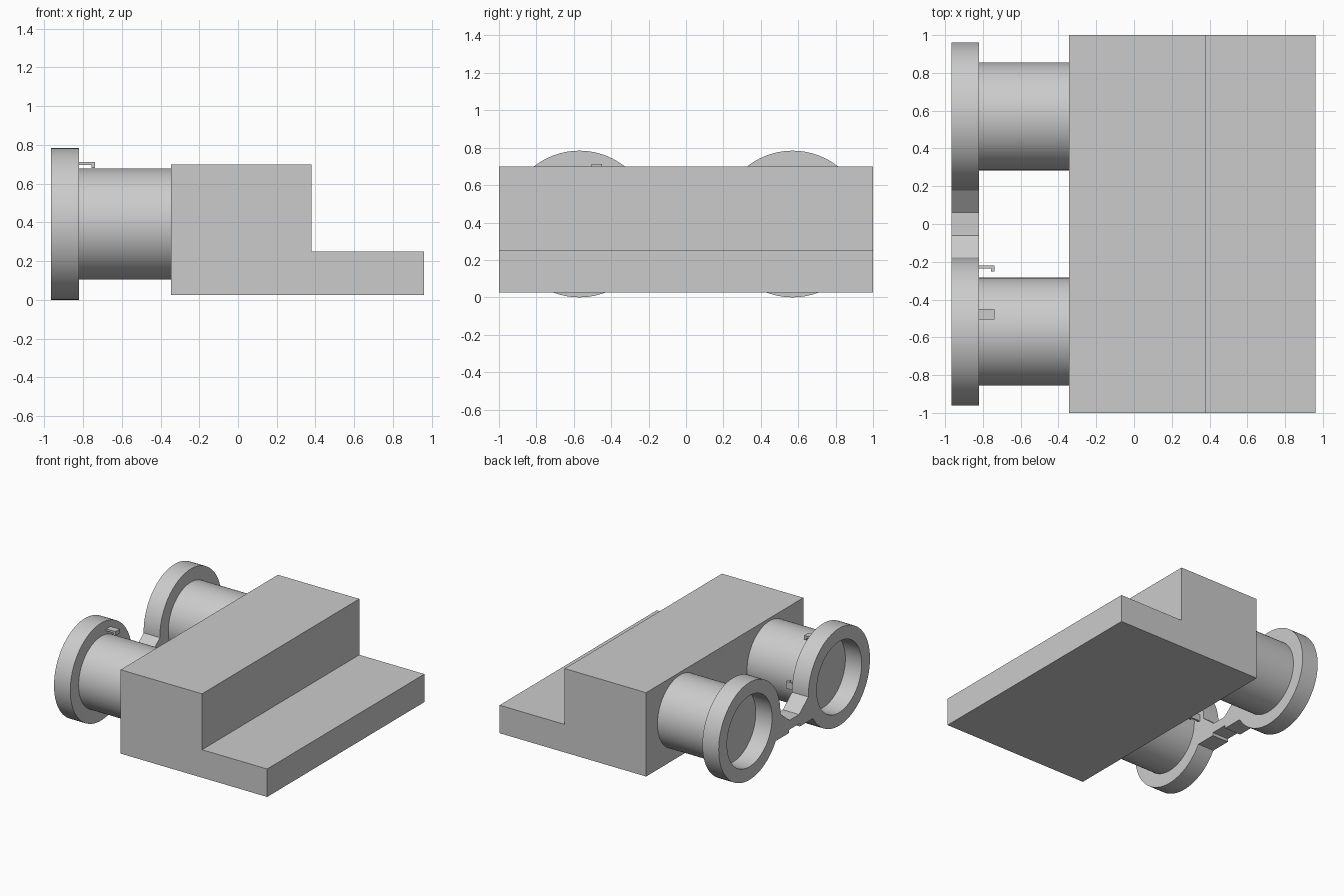
import bpy, bmesh, math

if "Cube" in bpy.data.objects:
    bpy.data.objects.remove(bpy.data.objects["Cube"])

grey = bpy.data.materials.new("light grey")
grey.diffuse_color = (0.6, 0.6, 0.6, 1)
grey.use_nodes = True
grey.node_tree.nodes["Principled BSDF"].inputs["Base Color"].default_value = grey.diffuse_color

AXIS_Y, AXIS_Z = 0.57, 0.392      # tube axes
X_FRONT, X_RING = -0.965, -0.82   # ring thickness


def finish(name, bm, smooth=False):
    bmesh.ops.recalc_face_normals(bm, faces=bm.faces)
    mesh = bpy.data.meshes.new(name)
    bm.to_mesh(mesh)
    bm.free()
    mesh.materials.append(grey)
    ob = bpy.data.objects.new(name, mesh)
    bpy.context.collection.objects.link(ob)
    if smooth:
        bpy.ops.object.select_all(action='DESELECT')
        ob.select_set(True)
        bpy.context.view_layer.objects.active = ob
        bpy.ops.object.shade_smooth_by_angle(angle=math.radians(30))
    return ob


def prism(name, points, offset):
    """Extrude a closed 3D outline along an offset vector."""
    bm = bmesh.new()
    face = bm.faces.new([bm.verts.new(p) for p in points])
    new = bmesh.ops.extrude_face_region(bm, geom=[face])["geom"]
    verts = [g for g in new if isinstance(g, bmesh.types.BMVert)]
    bmesh.ops.translate(bm, verts=verts, vec=offset)
    return finish(name, bm)


def lathe(name, profile, cy, closed, steps=96):
    """Spin (x, radius) points around a tube axis."""
    bm = bmesh.new()
    rings = []
    for i in range(steps):
        a = 2 * math.pi * i / steps
        rings.append([bm.verts.new((x, cy + r * math.cos(a), AXIS_Z + r * math.sin(a)))
                      for x, r in profile])
    n = len(profile)
    for i in range(steps):
        a, b = rings[i], rings[(i + 1) % steps]
        for j in range(n if closed else n - 1):
            k = (j + 1) % n
            bm.faces.new((a[j], a[k], b[k], b[j]))
    if not closed:
        bm.faces.new([r[0] for r in rings])
        bm.faces.new([r[-1] for r in rings])
    return finish(name, bm, True)


# Stepped body
body = [(-0.345, 0.025), (0.96, 0.025), (0.96, 0.25),
        (0.38, 0.25), (0.38, 0.70), (-0.345, 0.70)]
prism("stepped_body", [(x, -1, z) for x, z in body], (0, 2, 0))

# Two tubes, each with an open end ring
for side, label in ((-1, "front"), (1, "back")):
    cy = side * AXIS_Y
    lathe(label + "_tube", [(X_RING, 0.286), (-0.345, 0.286)], cy, False)
    lathe(label + "_end_ring", [(X_FRONT, 0.392), (X_RING, 0.392),
                                (X_RING, 0.286), (X_FRONT, 0.286)], cy, True)

# Bridge joining the rings, with a sloped top and a notch beneath
half = [(0.06, 0.285), (0.19, 0.39), (0.24, 0.185), (0.07, 0.185), (0.07, 0.21)]
outline = half + [(-y, z) for y, z in reversed(half)]
prism("ring_bridge", [(X_FRONT, y, z) for y, z in outline],
      (X_RING - X_FRONT, 0, 0))

# Hooked clips beside the front tube: (x, height away from the axis)
hook = [(X_RING, 0.335), (X_RING, 0.35), (-0.738, 0.35),
        (-0.738, 0.318), (-0.757, 0.318), (-0.757, 0.335)]
prism("top_clip", [(x, -0.505, 0.362 + h) for x, h in hook], (0, 0.055, 0))
prism("side_clip", [(x, -AXIS_Y + h, 0.375) for x, h in hook], (0, 0, 0.055))
